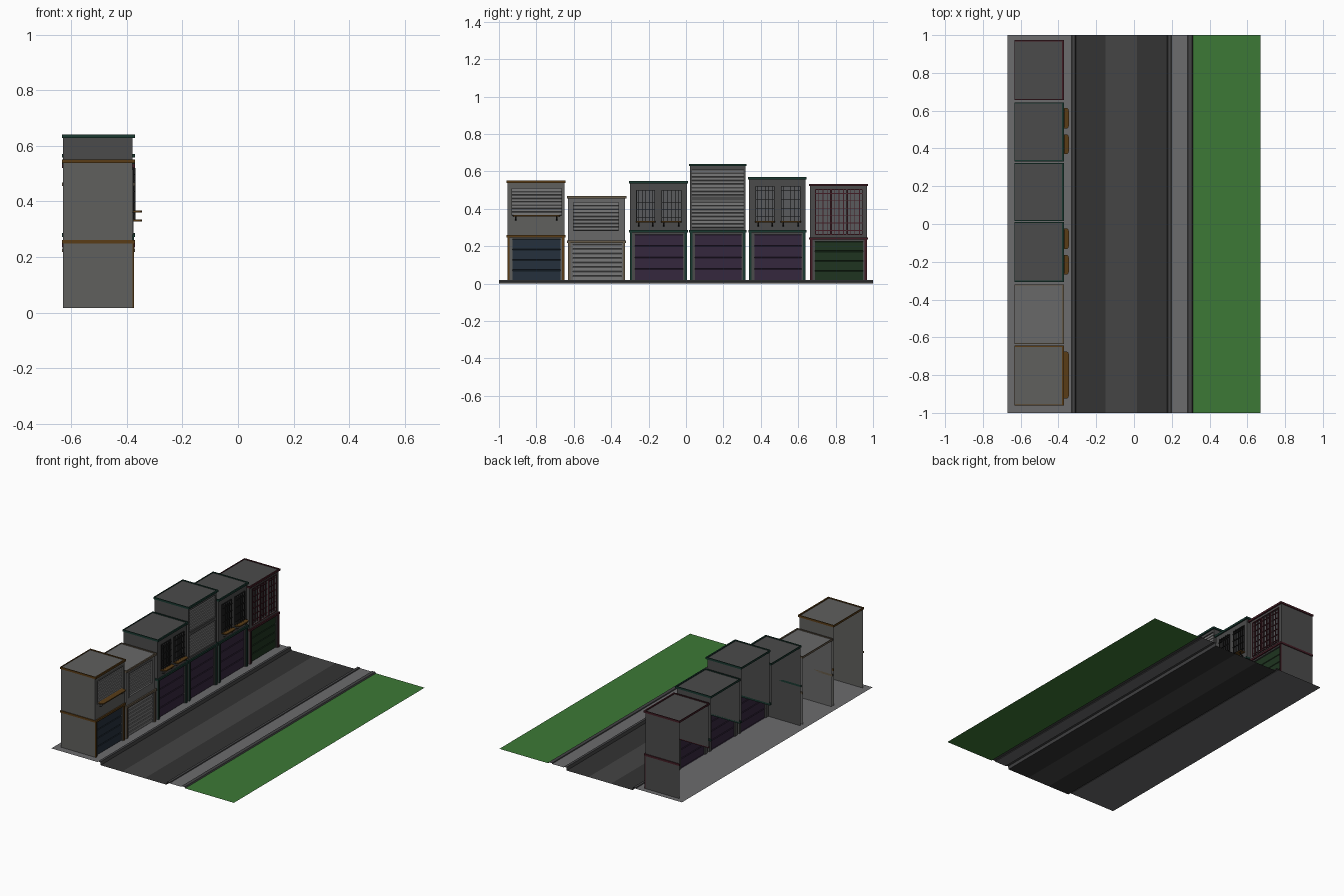
import bpy, bmesh

if "Cube" in bpy.data.objects:
    bpy.data.objects.remove(bpy.data.objects["Cube"])

MATS = {}
COLORS = {
    "wall_dark": (0.07, 0.07, 0.07), "wall_grey": (0.115, 0.115, 0.11), "wall_light": (0.14, 0.14, 0.14),
    "asphalt": (0.033, 0.033, 0.033), "asphalt_mid": (0.058, 0.058, 0.058),
    "curb": (0.055, 0.055, 0.057), "pavement": (0.15, 0.15, 0.155), "grass": (0.046, 0.19, 0.037),
    "brown": (0.10, 0.045, 0.008), "teal": (0.010, 0.040, 0.030), "red": (0.055, 0.012, 0.018),
    "tan": (0.13, 0.10, 0.065), "blue": (0.018, 0.030, 0.045), "purple": (0.036, 0.020, 0.048),
    "green": (0.013, 0.034, 0.014), "slat": (0.19, 0.19, 0.19), "glass": (0.10, 0.105, 0.11),
    "bars": (0.012, 0.012, 0.012),
}


def mat(name):
    if name not in MATS:
        m = bpy.data.materials.new(name)
        m.diffuse_color = (*COLORS[name], 1)
        m.use_nodes = True
        m.node_tree.nodes["Principled BSDF"].inputs["Base Color"].default_value = m.diffuse_color
        MATS[name] = m
    return MATS[name]


class Part:
    """Collects boxes and sheets into one named object."""
    def __init__(self, name, color):
        self.name, self.color, self.bm = name, color, bmesh.new()

    def quad(self, *pts):
        self.bm.faces.new([self.bm.verts.new(p) for p in pts])

    def box(self, x0, x1, y0, y1, z0, z1):
        r = bmesh.ops.create_cube(self.bm, size=1)
        for v in r["verts"]:
            v.co = (x1 if v.co.x > 0 else x0, y1 if v.co.y > 0 else y0, z1 if v.co.z > 0 else z0)

    def strip(self, pts, y0, y1):
        """Sheet: (x, z) polyline swept along y."""
        for (xa, za), (xb, zb) in zip(pts, pts[1:]):
            self.quad((xa, y0, za), (xb, y0, zb), (xb, y1, zb), (xa, y1, za))

    def done(self):
        if not self.bm.faces:
            return None
        me = bpy.data.meshes.new(self.name)
        self.bm.to_mesh(me)
        self.bm.free()
        me.materials.append(mat(self.color))
        ob = bpy.data.objects.new(self.name, me)
        bpy.context.collection.objects.link(ob)
        return ob


# Street: open sheets swept along y
STREET = [
    ("left_pavement", "pavement", [(-.67, .015), (-.33, .015)]),
    ("left_curb", "curb", [(-.33, .015), (-.328, .02), (-.312, .02), (-.308, 0)]),
    ("road_left_lane", "asphalt", [(-.308, 0), (-.15, 0)]),
    ("road_middle", "asphalt_mid", [(-.15, 0), (.015, 0)]),
    ("road_right_lane", "asphalt", [(.015, 0), (.175, 0)]),
    ("right_curb", "curb", [(.175, 0), (.179, .02), (.196, .02), (.198, .015)]),
    ("right_pavement", "pavement", [(.198, .015), (.283, .015)]),
    ("grass_curb", "curb", [(.283, .015), (.285, .02), (.308, .02), (.312, .012)]),
    ("grass", "grass", [(.312, .012), (.67, .012)]),
]
for name, color, pts in STREET:
    p = Part(name, color)
    p.strip(pts, -1, 1)
    p.done()

XB, XF, T, G = -.63, -.38, .015, .016   # back, front, wall thickness, ground level


def facade(p, y0, y1, z0, z1, holes):
    """Front wall made of piers, sills and lintels around the openings."""
    y = y0
    for a, b, c, d in holes:
        p.box(XF - T, XF, y, a, z0, z1)
        if c > z0:
            p.box(XF - T, XF, a, b, z0, c)
        p.box(XF - T, XF, a, b, d, z1)
        y = b
    p.box(XF - T, XF, y, y1, z0, z1)


def slats(p, hole, n, depth):
    """Roller shutter or louvre: flat boards with narrow grooves."""
    a, b, c, d = hole
    x, h = XF - .010, (d - c) / n
    g = min(.003, h * .12)
    pts = []
    for i in range(n):
        z = c + i * h
        pts += [(x, z), (x + depth, z + g), (x + depth, z + h - g)]
    p.strip(pts + [(x, d)], a, b)


def frame(p, hole, w, x1):
    a, b, c, d = hole
    p.box(XF - .005, x1, a - w, a, c - w, d + w)
    p.box(XF - .005, x1, b, b + w, c - w, d + w)
    p.box(XF - .005, x1, a, b, d, d + w)
    p.box(XF - .005, x1, a, b, c - w, c)


def bars(p, hole, nv, nh, x0, x1, w=.0025):
    a, b, c, d = hole
    for i in range(nv):
        y = a + (b - a) * (i + .5) / nv
        p.box(x0, x1, y - w / 2, y + w / 2, c, d)
    for i in range(nh):
        z = c + (d - c) * (i + .5) / nh
        p.box(x0, x1, a, b, z - w / 2, z + w / 2)


def shelf(name, a, b, z):
    """Window shelf with rounded outer corners and two brackets."""
    p = Part(name, "brown")
    p.box(XF, -.345, a, b, z, z + .007)
    ob = p.done()
    bm = bmesh.new()
    bm.from_mesh(ob.data)
    edges = [e for e in bm.edges if all(v.co.x > -.35 for v in e.verts)
             and abs(e.verts[0].co.z - e.verts[1].co.z) > .003]
    bmesh.ops.bevel(bm, geom=edges, offset=.015, segments=3, affect='EDGES', profile=.5)
    bm.to_mesh(ob.data)
    bm.free()
    br = Part(name + "_brackets", "bars")
    for y in (a + .015, b - .015):
        br.strip([(XF, z - .022), (-.362, z - .018), (-.352, z)], y - .004, y + .004)
    br.done()


# y0, y1, mid band z, roof z, wall, trim, shutter, shutter slats, style, low wall at -y, low wall at +y
BUILDINGS = [
    (-.955, -.65, .255, .545, "wall_grey", "brown", "blue", 4, "louvre_shelf", True, True),
    (-.63, -.325, .225, .462, "wall_light", "tan", "slat", 8, "louvre", True, True),
    (-.30, .005, .28, .542, "wall_dark", "teal", "purple", 4, "pair", True, False),
    (.022, .318, .28, .635, "wall_dark", "teal", "purple", 4, "tall_louvre", False, False),
    (.338, .638, .28, .565, "wall_dark", "teal", "purple", 4, "pair", False, False),
    (.663, .967, .242, .528, "wall_dark", "red", "green", 4, "triple", False, True),
]

for i, (y0, y1, zm, zt, wall, trim, shut, ns, style, low0, low1) in enumerate(BUILDINGS, 1):
    n = f"building_{i}_"
    walls, trims = Part(n + "walls", wall), Part(n + "trim", trim)
    shutter, louvre = Part(n + "shutter", shut), Part(n + "louvres", "slat")
    glass, grille = Part(n + "glass", "glass"), Part(n + "window_bars", "red" if style == "triple" else "bars")
    door = (y0 + .027, y1 - .02, G, zm - .016)

    # Upper openings
    if style == "louvre_shelf":
        holes = [(y0 + .025, y1 - .015, .365, .51)]
    elif style == "louvre":
        holes = [(y0 + .028, y1 - .035, .285, .435)]
    elif style == "tall_louvre":
        holes = [(y0 + .01, y1 - .01, .30, .61)]
    elif style == "pair":
        holes = [(y0 + .037, y0 + .132, .335, zt - .045), (y0 + .172, y0 + .272, .335, zt - .045)]
    else:
        holes = [(y0 + o, y0 + o + .075, .265, .502) for o in (.032, .117, .202)]
    facade(walls, y0, y1, G, zm, [door])
    facade(walls, y0, y1, zm, zt, holes)

    # Side walls (party walls start above the shop floor) and roof; the back is open
    for y, low in ((y0, low0), (y1, low1)):
        z = G if low else zm
        walls.quad((XB, y, z), (XF - T, y, z), (XF - T, y, zt), (XB, y, zt))
    walls.quad((XB, y0, zt), (XF, y0, zt), (XF, y1, zt), (XB, y1, zt))

    # Cornice bands and shop-front pilasters
    for z, o in ((zm, .005), (zt, .006)):
        trims.box(XF, XF + .009, y0 - o, y1 + o, z - .007, z + .006)
        trims.box(XB - .003, XF, y0 - o, y0, z - .007, z + .006)
        trims.box(XB - .003, XF, y1, y1 + o, z - .007, z + .006)
    trims.box(XB - .003, XB, y0, y1, zt - .007, zt + .006)
    for a, b in ((y0, y0 + .012), (y1 - .012, y1)):
        trims.box(XF, XF + .006, a, b, G, zm - .007)

    # Shop shutter
    slats(shutter, door, ns, .003)

    # Window fillings
    for k, h in enumerate(holes):
        a, b, c, d = h
        if "louvre" in style:
            slats(louvre, h, 16 if style == "tall_louvre" else 8, .005)
            if style == "tall_louvre":
                walls.box(XF - .01, XF + .003, a, b, .445, .465)
            else:
                frame(walls, h, .006, XF + .004)
        else:
            glass.quad((XF - .011, a, c), (XF - .011, b, c), (XF - .011, b, d), (XF - .011, a, d))
            if style == "pair":
                bars(grille, (a, b, c, d), 5, 4, XF + .004, XF + .012)
                frame(grille, h, .003, XF + .005)
                shelf(f"{n}shelf_{k + 1}", a - .005, b + .005, .328)
            else:
                bars(grille, h, 3, 6, XF - .01, XF - .004, .004)
                frame(grille, h, .004, XF + .004)
    if style == "louvre_shelf":
        shelf(n + "shelf", y0 + .03, y1 - .025, .36)
    for p in (walls, trims, shutter, louvre, glass, grille):
        p.done()
